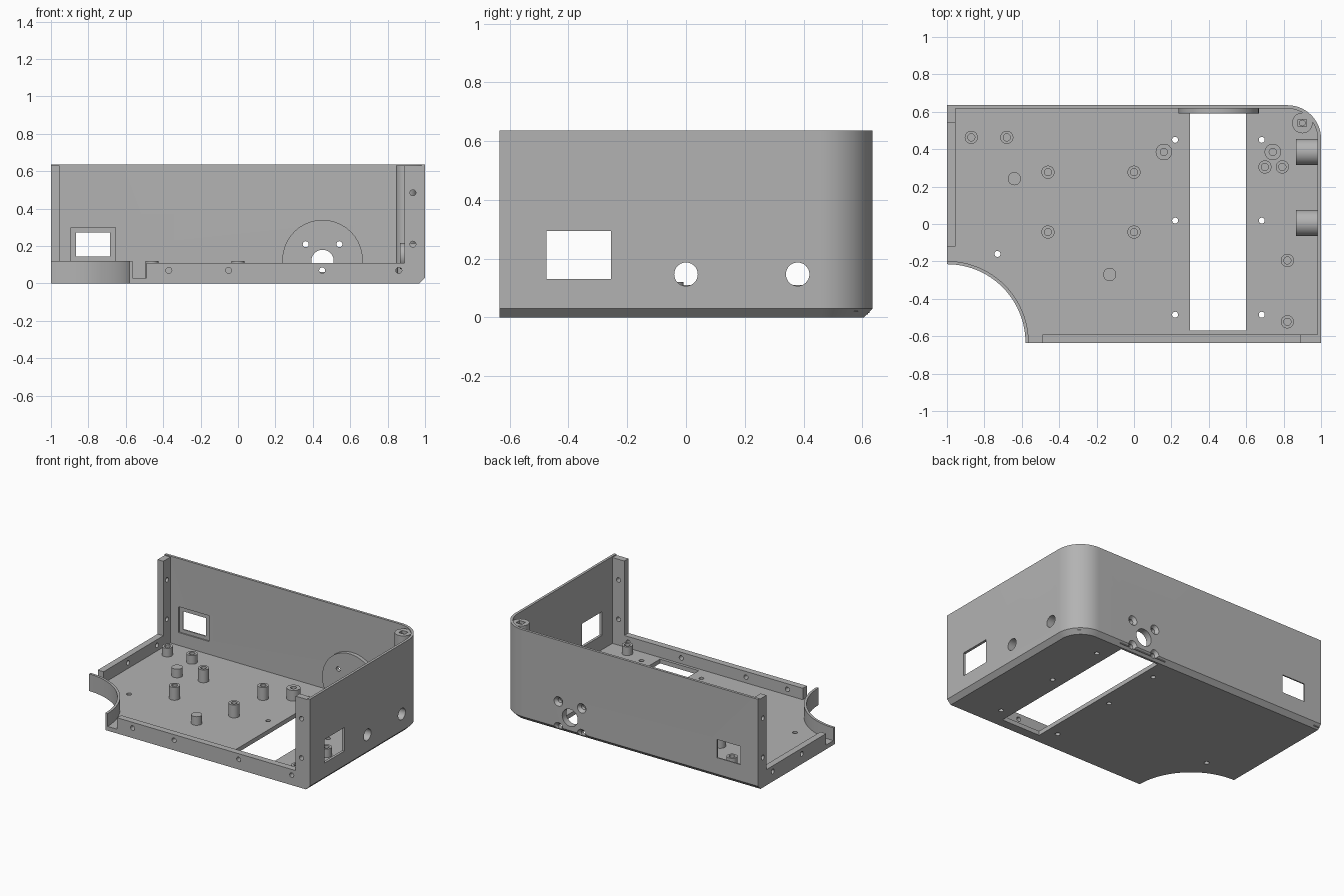
import bpy, bmesh
from math import sin, cos, pi, radians
from mathutils import Matrix, Vector

cube = bpy.data.objects.get("Cube")
if cube:
    bpy.data.objects.remove(cube, do_unlink=True)

grey = bpy.data.materials.new("plain grey")
grey.use_nodes = True
GREY = (0.45, 0.45, 0.45, 1)
grey.diffuse_color = GREY
grey.node_tree.nodes["Principled BSDF"].inputs["Base Color"].default_value = GREY

X, Y = 1.0, 0.635          # half footprint
TOP, FLOOR, WALL = 0.637, 0.03, 0.018
RIM = 0.11                 # height of the low screw rims
HOLE = 0.016
AXES = {"z": Matrix(), "y": Matrix.Rotation(radians(-90), 4, "X"),
        "x": Matrix.Rotation(radians(90), 4, "Y")}
parts = []


def make(name, bm, keep=True):
    bmesh.ops.recalc_face_normals(bm, faces=bm.faces)
    mesh = bpy.data.meshes.new(name)
    bm.to_mesh(mesh)
    bm.free()
    mesh.materials.append(grey)
    obj = bpy.data.objects.new(name, mesh)
    bpy.context.collection.objects.link(obj)
    obj.hide_render = not keep
    if keep:
        parts.append(obj)
    return obj


def loft(bm, rings, matrix=Matrix()):
    """Solid through stacked rings of points, capped at both ends."""
    rows = [[bm.verts.new(matrix @ Vector(p)) for p in ring] for ring in rings]
    n = len(rows[0])
    for a, b in zip(rows, rows[1:]):
        for i in range(n):
            j = (i + 1) % n
            bm.faces.new((a[i], a[j], b[j], b[i]))
    bm.faces.new(rows[0][::-1])
    bm.faces.new(rows[-1])


def add_box(bm, x0, x1, y0, y1, z0, z1):
    flat = [(x0, y0), (x1, y0), (x1, y1), (x0, y1)]
    loft(bm, [[(x, y, z) for x, y in flat] for z in (z0, z1)])


def add_lathe(bm, pos, profile, axis="z", n=40):
    """Turned solid; profile is (radius, distance along the axis)."""
    rings = [[(r * cos(2 * pi * i / n), r * sin(2 * pi * i / n), h)
              for i in range(n)] for r, h in profile]
    loft(bm, rings, Matrix.Translation(pos) @ AXES[axis])


def box(name, *size):
    bm = bmesh.new()
    add_box(bm, *size)
    return make(name, bm)


def lathe(name, pos, profile, axis="z"):
    bm = bmesh.new()
    add_lathe(bm, pos, profile, axis)
    return make(name, bm)


def arc(cx, cy, r, n=24):
    return [(cx + r * cos(i * pi / 2 / n), cy + r * sin(i * pi / 2 / n))
            for i in range(n + 1)]


def cut(obj, bm):
    cutter = make("cutter", bm, keep=False)
    mod = obj.modifiers.new("cut", "BOOLEAN")
    mod.operation, mod.solver, mod.object = "DIFFERENCE", "EXACT", cutter
    deps = bpy.context.evaluated_depsgraph_get()
    mesh = bpy.data.meshes.new_from_object(obj.evaluated_get(deps))
    obj.modifiers.clear()
    obj.data = mesh
    bpy.data.objects.remove(cutter, do_unlink=True)


def outline(inset, z, x0=-X, y0=-Y):
    """Footprint with one rounded corner, inset on the two walled sides."""
    r = 0.18
    pts = [(x0, y0), (X - inset, y0)] + arc(X - r, Y - r, r - inset) + [(x0, Y - inset)]
    return [(x, y, z) for x, y in pts]


# Shell: floor with chamfered lower edge plus right and back walls
bm = bmesh.new()
loft(bm, [outline(0.03, 0), outline(0, 0.03), outline(0, TOP)])
shell = make("shell", bm)
bm = bmesh.new()
loft(bm, [outline(WALL, z, -2, -2) for z in (FLOOR, 1)])
cut(shell, bm)

# Floor openings: round corner, long slot, small drill holes
bm = bmesh.new()
add_lathe(bm, (-X, -Y, 0), [(0.42, -1), (0.42, 1)], n=96)
add_box(bm, 0.3, 0.6, -0.57, 0.59, -1, 0.1)
for x, y in [(x, y) for x in (0.22, 0.683) for y in (-0.485, 0.018, 0.45)] + [(-0.73, -0.16)]:
    add_lathe(bm, (x, y, 0), [(HOLE, -1), (HOLE, 0.1)], n=20)
# Wall windows and right-hand ports
add_box(bm, -0.865, -0.685, 0.5, 1, 0.145, 0.272)
add_box(bm, 0.95, 1.1, -0.475, -0.255, 0.13, 0.295)
PORTS = (0.0, 0.38)
for y in PORTS:
    add_lathe(bm, (0.7, y, 0.147), [(0.04, 0), (0.04, 1)], "x")
cut(shell, bm)

# Inner recess around the back window
bm = bmesh.new()
add_box(bm, -0.892, -0.655, 0.5, Y - 0.009, 0.12, 0.3)
cut(shell, bm)

# Round pad on the back wall, clipped at the floor
pad = lathe("motor_pad", (0.452, 0.59, 0.125), [(0.215, 0), (0.215, 0.035)], "y")
bm = bmesh.new()
add_box(bm, 0, 1, 0, 1, -1, 0.015)
cut(pad, bm)
for obj in (pad, shell):
    bm = bmesh.new()
    add_lathe(bm, (0.452, 0.5, 0.12), [(0.06, 0), (0.06, 0.5)], "y")
    for dx in (-0.09, 0.09):
        for dz in (-0.09, 0.09):
            add_lathe(bm, (0.452 + dx, 0.5, 0.12 + dz),
                      [(HOLE, 0), (HOLE, 0.115), (0.034, 0.136), (0.034, 0.2)], "y", 24)
    cut(obj, bm)

# Sleeves behind the ports
for y in PORTS:
    sleeve = lathe("port_sleeve", (0.867, y + 0.005, 0.147), [(0.07, 0), (0.07, 0.12)], "x")
    bm = bmesh.new()
    add_lathe(bm, (0.7, y, 0.147), [(0.04, 0), (0.04, 1)], "x")
    cut(sleeve, bm)

# Curved lip round the corner cut-out
bm = bmesh.new()
lip = arc(-X, -Y, 0.42) + arc(-X, -Y, 0.437)[::-1]
loft(bm, [[(x, y, z) for x, y in lip] for z in (0, 0.12)])
make("corner_lip", bm)

# Front rim and post with screw holes
for obj in (box("front_rim", -0.49, 0.9, -Y, -0.59, 0.01, RIM),
            box("front_post", 0.89, X - 0.001, -Y, -0.59, 0.03, 0.63)):
    bm = bmesh.new()
    for x, z in [(-0.37, 0.07), (-0.05, 0.07), (0.45, 0.07), (0.86, 0.07),
                 (0.935, 0.21), (0.935, 0.485)]:
        add_lathe(bm, (x, -1, z), [(HOLE, 0), (HOLE, 0.6)], "y", 20)
    cut(obj, bm)

# Left rim and post with screw holes
for obj in (box("left_rim", -X, -0.955, -0.12, 0.55, 0.01, RIM),
            box("left_post", -X, -0.955, 0.54, 0.62, 0.01, 0.63)):
    bm = bmesh.new()
    for y, z in [(0.15, 0.07), (0.47, 0.07), (0.58, 0.21), (0.58, 0.485)]:
        add_lathe(bm, (-1.2, y, z), [(HOLE, 0), (HOLE, 0.6)], "x", 20)
    cut(obj, bm)

# Corner screw column with a square nut pocket
column = lathe("corner_column", (0.9, 0.54, 0.02), [(0.055, 0), (0.055, 0.61)])
bm = bmesh.new()
add_box(bm, 0.877, 0.923, 0.52, 0.56, 0.61, 1)
cut(column, bm)
bm = bmesh.new()
add_lathe(bm, (0.9, 0.54, 0.5), [(0.015, 0), (0.015, 0.3)], n=20)
cut(column, bm)

# Standoffs: position, radius, top height
tall = [(x, y, 0.035, 0.12) for x in (-0.46, 0) for y in (-0.043, 0.277)]
short = [(-0.87, 0.463), (-0.68, 0.463), (0.7, 0.305), (0.793, 0.305),
         (0.82, -0.195), (0.82, -0.523)]
wide = [(0.16, 0.385, 0.044, 0.105), (0.742, 0.385, 0.044, 0.105)]
for x, y, r, top in tall + wide + [(x, y, 0.035, 0.09) for x, y in short]:
    lathe("standoff", (x, y, 0), [(r, 0.01), (r, top), (0.019, top), (0.019, 0.04)])
for x, y in [(-0.64, 0.242), (-0.13, -0.27)]:
    lathe("support_peg", (x, y, 0), [(0.035, 0.01), (0.035, 0.09)])

# Smooth round surfaces, keep edges sharp
for obj in parts:
    obj.select_set(True)
bpy.context.view_layer.objects.active = shell
bpy.ops.object.shade_smooth_by_angle(angle=radians(30))
